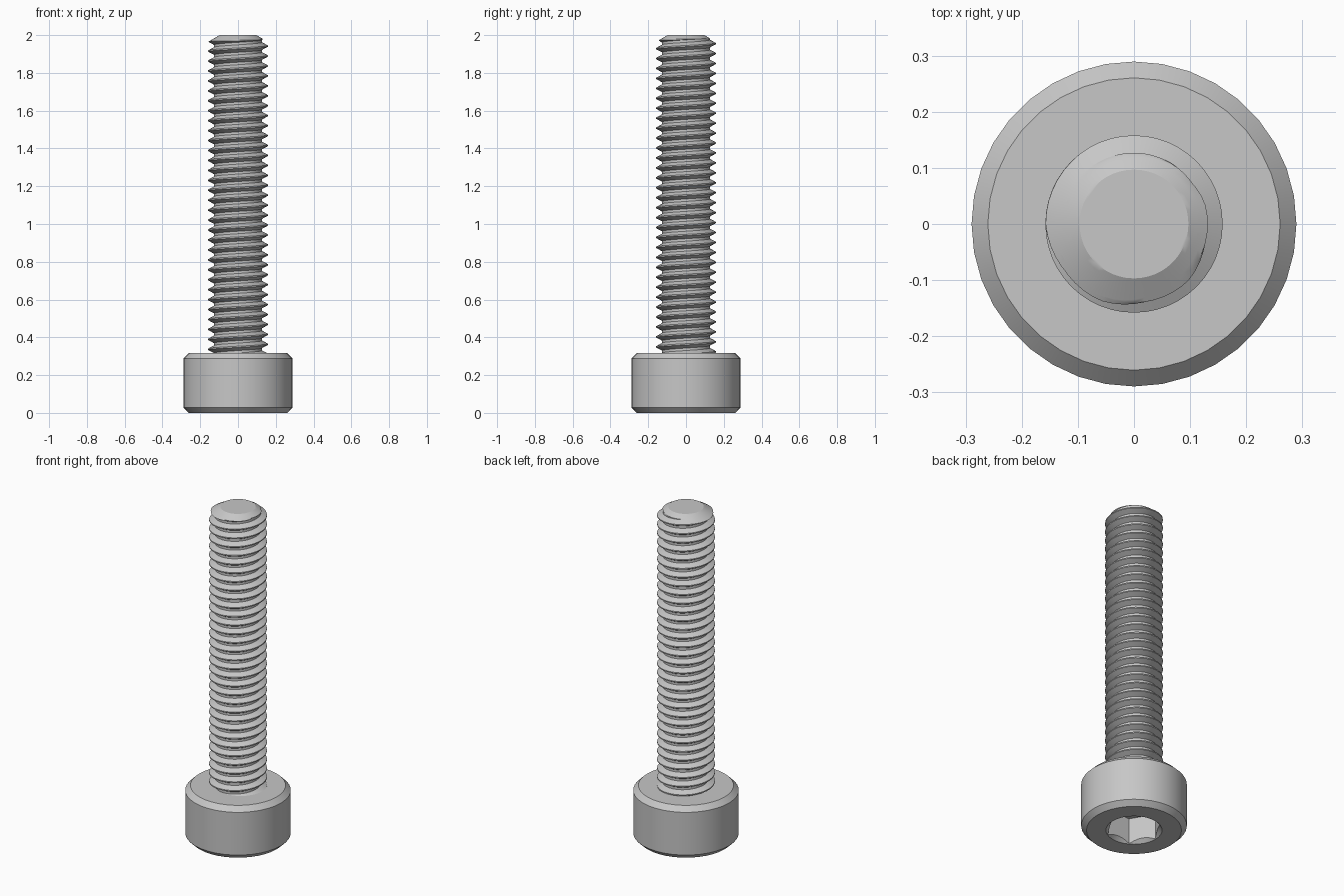
import bpy
import bmesh
from math import cos, sin, pi, radians
from mathutils import Vector

cube = bpy.data.objects.get("Cube")
if cube:
    bpy.data.objects.remove(cube, do_unlink=True)

# One plain grey metal
STEEL = (0.57, 0.57, 0.57, 1.0)
steel = bpy.data.materials.new("grey_steel")
steel.use_nodes = True
steel.diffuse_color = STEEL
steel.node_tree.nodes["Principled BSDF"].inputs["Base Color"].default_value = STEEL


def finish(bm, name):
    """Turn the bmesh into a smooth object with sharp edges."""
    bmesh.ops.recalc_face_normals(bm, faces=bm.faces[:])
    mesh = bpy.data.meshes.new(name)
    bm.to_mesh(mesh)
    bm.free()
    mesh.materials.append(steel)
    obj = bpy.data.objects.new(name, mesh)
    bpy.context.collection.objects.link(obj)
    bpy.ops.object.select_all(action='DESELECT')
    obj.select_set(True)
    bpy.context.view_layer.objects.active = obj
    bpy.ops.object.shade_smooth_by_angle(angle=radians(30))
    return obj


def polar(r, a, z):
    return Vector((r * cos(a), r * sin(a), z))


# Cap head: rings from the socket floor, out over the rim, up to the top
HEAD_R, HEAD_TOP, CHAMFER = 0.2895, 0.316, 0.029
APOTHEM, SINK_R, SOCKET_DEPTH = 0.1316, 0.154, 0.158
SIDES = 36


def hexagon(a):
    return APOTHEM / cos(a % (pi / 3) - pi / 6)


rings = [
    lambda a: (hexagon(a), SOCKET_DEPTH),
    lambda a: (hexagon(a), SINK_R - hexagon(a)),
    lambda a: (SINK_R, 0),
    lambda a: (HEAD_R - CHAMFER, 0),
    lambda a: (HEAD_R, CHAMFER),
    lambda a: (HEAD_R, HEAD_TOP - CHAMFER),
    lambda a: (HEAD_R - CHAMFER, HEAD_TOP),
]
bm = bmesh.new()
loops = []
for ring in rings:
    loop = []
    for i in range(SIDES):
        # tiny nudge keeps the hexagon corners on the right side of the wrap
        a = 2 * pi * i / SIDES
        r, z = ring(a)
        loop.append(bm.verts.new(polar(r, a, z)))
    loops.append(loop)
for low, high in zip(loops, loops[1:]):
    for i in range(SIDES):
        j = (i + 1) % SIDES
        bm.faces.new((low[i], low[j], high[j], high[i]))
bm.faces.new(loops[0])
bm.faces.new(loops[-1])
finish(bm, "socket_head")

# Threaded shaft: one helical strip, each turn joined to the next
PITCH, MAJOR, MINOR = 2 / 38, 0.158, 0.127
STEPS, TURNS = 48, 35
START = 1.942 - 33 * PITCH
TOP, TIP_R, TIP_SLOPE = 2.0, 0.097, 1.73
profile = [(-1 / 16, MAJOR), (1 / 16, MAJOR), (6 / 16, MINOR), (10 / 16, MINOR)]

bm = bmesh.new()
columns = []
for i in range(STEPS * (TURNS + 1) + 1):
    a = 2 * pi * i / STEPS
    z = START + PITCH * i / STEPS
    columns.append([bm.verts.new(polar(r, a, z + f * PITCH)) for f, r in profile])
for i in range(STEPS * TURNS):
    left = columns[i] + [columns[i + STEPS][0]]
    right = columns[i + 1] + [columns[i + 1 + STEPS][0]]
    for k in range(len(profile)):
        bm.faces.new((left[k], right[k], right[k + 1], left[k + 1]))


def cut(z, outer=False, inner=False):
    geom = bm.verts[:] + bm.edges[:] + bm.faces[:]
    bmesh.ops.bisect_plane(bm, geom=geom, dist=1e-6, plane_co=(0, 0, z),
                           plane_no=(0, 0, 1), clear_outer=outer, clear_inner=inner)


# Trim both ends flat, then slice the tip and pull it in to a cone
cut(TOP, outer=True)
cut(HEAD_TOP - 0.015, inner=True)
for n in range(1, 14):
    cut(TOP - 0.005 * n)
for v in bm.verts:
    limit = TIP_R + TIP_SLOPE * (TOP - v.co.z)
    radius = v.co.xy.length
    if radius > limit:
        v.co.x *= limit / radius
        v.co.y *= limit / radius
bmesh.ops.holes_fill(bm, edges=[e for e in bm.edges if e.is_boundary], sides=0)
finish(bm, "threaded_shaft")
